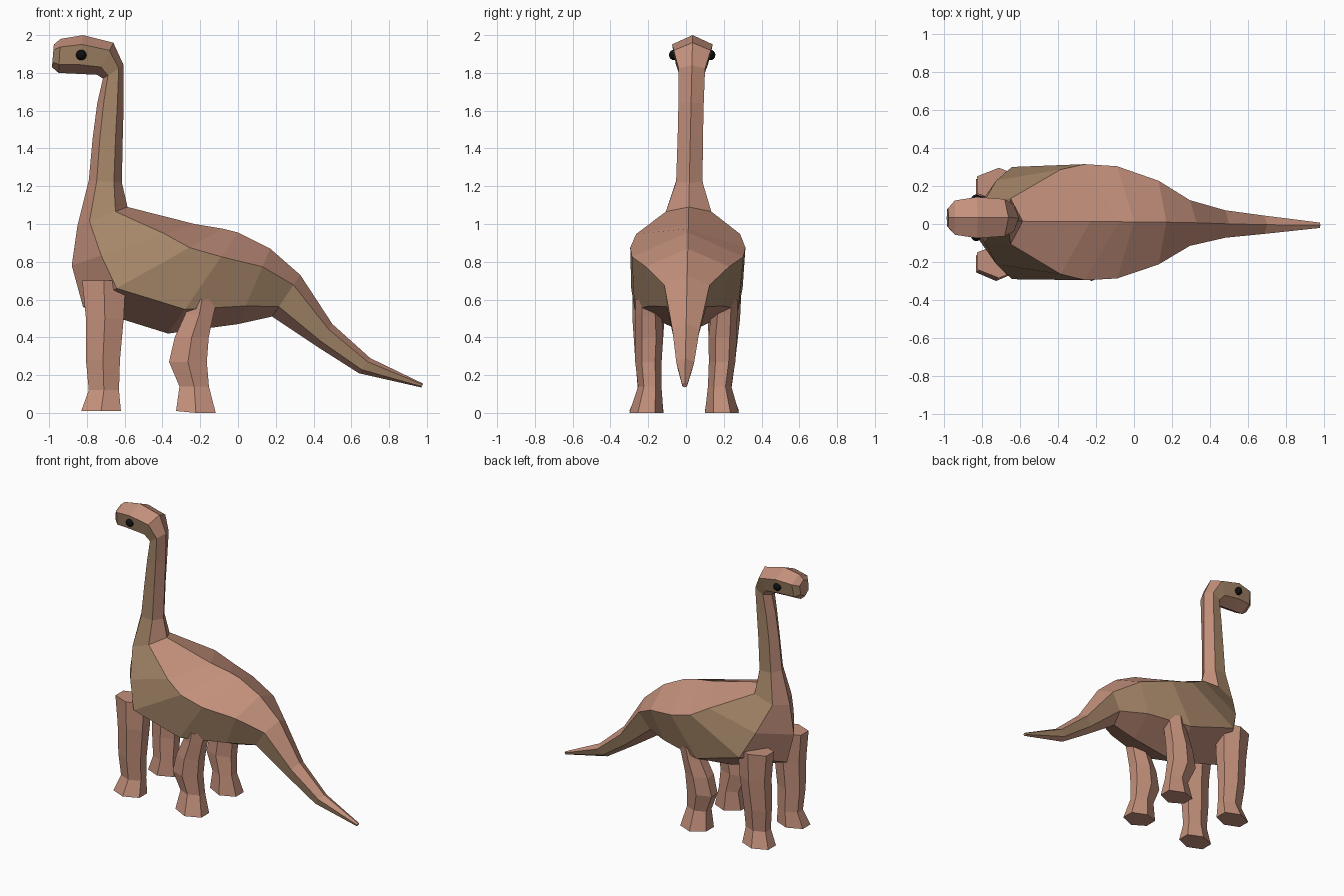
import bpy, bmesh, math

if "Cube" in bpy.data.objects:
    bpy.data.objects.remove(bpy.data.objects["Cube"])


def material(name, color):
    m = bpy.data.materials.new(name)
    m.diffuse_color = (*color, 1)
    m.use_nodes = True
    m.node_tree.nodes["Principled BSDF"].inputs["Base Color"].default_value = m.diffuse_color
    return m


PINK = material("pink_hide", (0.55, 0.28, 0.20))
OLIVE = material("olive_flank", (0.38, 0.24, 0.14))
BLACK = material("black", (0.005, 0.005, 0.005))


def lean(z):
    # slight sideways lean of the whole animal
    return -0.01 + 0.0225 * z


def loft(name, rings, mats, flank=()):
    """Skin equal-sized rings, cap both ends; flank = sides using the 2nd material."""
    bm = bmesh.new()
    vs = [[bm.verts.new((x, y + lean(z), z)) for x, y, z in r] for r in rings]
    n = len(rings[0])
    for a, b in zip(vs, vs[1:]):
        for i in range(n):
            j = (i + 1) % n
            f = bm.faces.new((a[i], a[j], b[j], b[i]))
            f.material_index = 1 if i in flank else 0
    bm.faces.new(vs[0])
    bm.faces.new(vs[-1])
    bmesh.ops.recalc_face_normals(bm, faces=bm.faces)
    me = bpy.data.meshes.new(name)
    bm.to_mesh(me)
    bm.free()
    for m in mats:
        me.materials.append(m)
    ob = bpy.data.objects.new(name, me)
    bpy.context.collection.objects.link(ob)
    return ob


def body_ring(tx, tz, bx, bz, wu, wl):
    """Six-sided section: top ridge, two upper, two lower, bottom ridge."""
    def at(t, y):
        return (tx + (bx - tx) * t, y, tz + (bz - tz) * t)
    return [at(0, 0), at(.24, wu), at(.76, wl), at(1, 0), at(.76, -wl), at(.24, -wu)]


# Head, neck, trunk and tail: ridge x z, underside x z, upper and lower half width
sections = [
    (-.975, 1.95, -.985, 1.83, .050, .045),
    (-.94, 1.98, -.95, 1.80, .090, .075),
    (-.82, 2.00, -.85, 1.795, .108, .085),
    (-.66, 1.96, -.745, 1.79, .098, .080),
    (-.605, 1.84, -.715, 1.77, .070, .065),
    (-.605, 1.64, -.745, 1.64, .067, .062),
    (-.61, 1.46, -.77, 1.45, .067, .062),
    (-.615, 1.22, -.79, 1.23, .070, .070),
    (-.585, 1.09, -.85, .99, .120, .110),
    (-.23, 1.00, -.88, .78, .275, .220),
    (-.08, .975, -.82, .56, .305, .295),
    (0, .955, -.37, .42, .295, .275),
    (.17, .87, 0, .47, .220, .195),
    (.33, .73, .18, .51, .120, .105),
    (.50, .47, .42, .35, .072, .060),
    (.70, .29, .64, .21, .048, .038),
    (.98, .155, .97, .135, .014, .012),
]
loft("body", [body_ring(*s) for s in sections], [PINK, OLIVE], flank=(1, 4))


def leg_ring(side, x, y, z, rx, ry):
    return [(x + rx * math.sin(a) / .866, side * (y + ry * math.cos(a)), z)
            for a in (k * math.pi / 3 for k in range(6))]


# Legs: centre x y z, half depth, half width, from hip to foot
legs = {
    "front_leg": [(-.71, .20, .70, .115, .09), (-.705, .20, .50, .10, .085),
                  (-.715, .195, .28, .09, .07), (-.71, .185, .12, .08, .062),
                  (-.725, .20, .015, .105, .09)],
    "hind_leg": [(-.19, .20, .60, .08, .07), (-.205, .20, .52, .075, .07),
                 (-.245, .195, .40, .09, .075), (-.265, .195, .27, .10, .07),
                 (-.232, .185, .14, .078, .062), (-.223, .20, .01, .105, .09)],
}
for name, path in legs.items():
    for side, label in ((-1, "right"), (1, "left")):
        ob = loft(f"{name}_{label}", [leg_ring(side, *p) for p in path], [PINK])
        # feet rest on the ground
        low = min(v.co.z for v in ob.data.vertices)
        for v in ob.data.vertices:
            if v.co.z < low + .001:
                v.co.z = 0.0 if v.co.x > -.3 else .01

# Eyes
for side, label in ((-1, "right"), (1, "left")):
    bpy.ops.mesh.primitive_uv_sphere_add(
        segments=12, ring_count=8, radius=.028,
        location=(-.83, lean(1.895) + side * .095, 1.895))
    eye = bpy.context.object
    eye.name = f"eye_{label}"
    eye.data.materials.append(BLACK)
